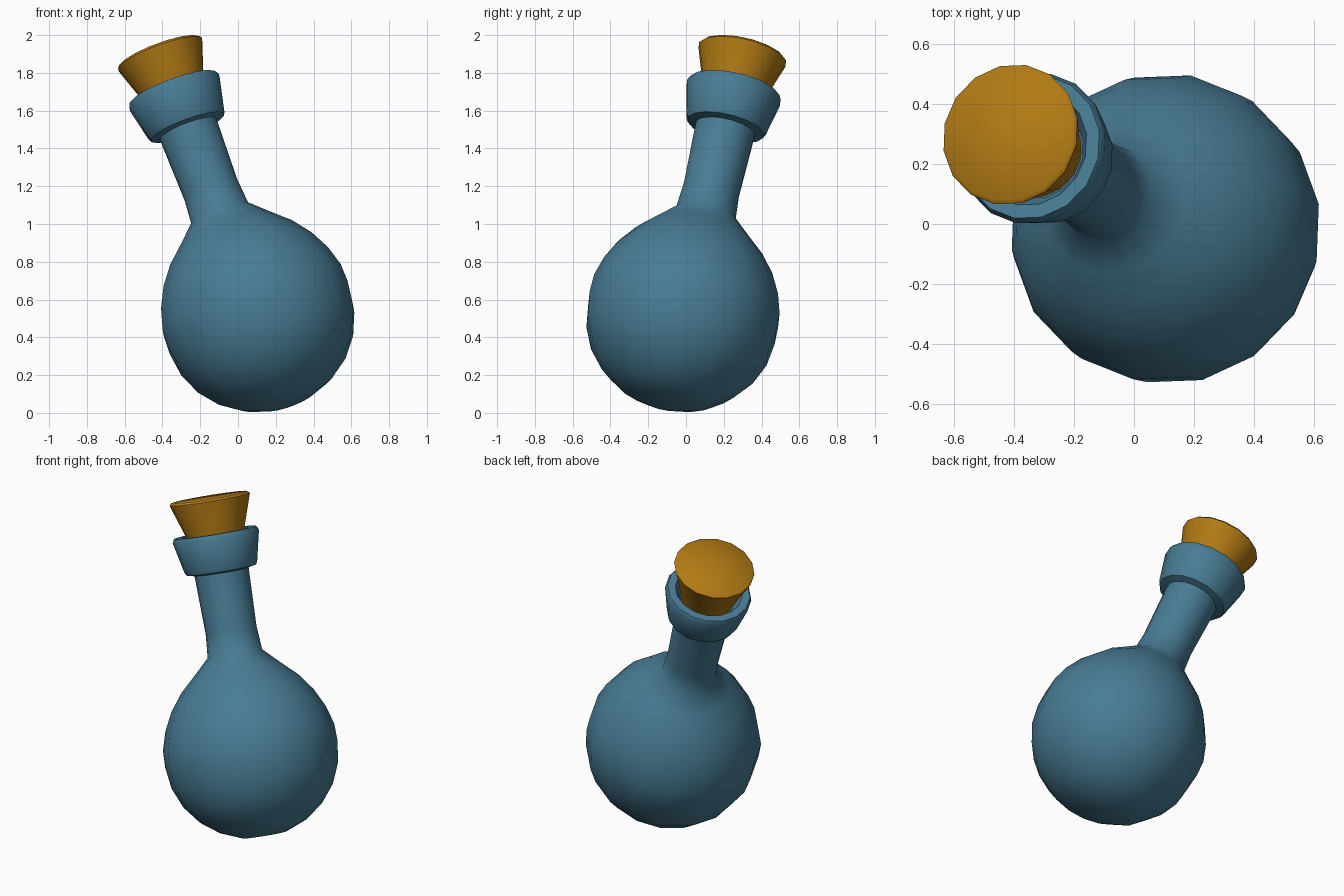
import bpy, bmesh, math
from mathutils import Vector, Matrix

cube = bpy.data.objects.get("Cube")
if cube:
    bpy.data.objects.remove(cube, do_unlink=True)

SIDES = 16
CENTRE = Vector((0.11, -0.02, 0.504))
AXIS = Vector((-0.343, 0.209, 0.916)).normalized()
TILT = Matrix.Translation(CENTRE) @ Vector((0, 0, 1)).rotation_difference(AXIS).to_matrix().to_4x4()


def material(name, colour):
    mat = bpy.data.materials.new(name)
    mat.use_nodes = True
    mat.diffuse_color = colour
    mat.node_tree.nodes["Principled BSDF"].inputs["Base Color"].default_value = colour
    return mat


def lathe(name, profile, mat, sharp_angle):
    """Spin (radius, height) points around the tilted axis and close both ends."""
    bm = bmesh.new()
    rings = []
    for radius, height in profile:
        ring = []
        for i in range(SIDES):
            a = math.tau * (i + 0.5) / SIDES
            ring.append(bm.verts.new((radius * math.cos(a), radius * math.sin(a), height)))
        rings.append(ring)
    for low, high in zip(rings, rings[1:]):
        for i in range(SIDES):
            j = (i + 1) % SIDES
            bm.faces.new((low[i], low[j], high[j], high[i]))
    bm.faces.new(rings[0][::-1])
    bm.faces.new(rings[-1])
    bmesh.ops.recalc_face_normals(bm, faces=bm.faces[:])
    mesh = bpy.data.meshes.new(name)
    bm.to_mesh(mesh)
    bm.free()
    obj = bpy.data.objects.new(name, mesh)
    bpy.context.collection.objects.link(obj)
    obj.matrix_world = TILT
    mesh.materials.append(mat)
    bpy.ops.object.select_all(action="DESELECT")
    obj.select_set(True)
    bpy.context.view_layer.objects.active = obj
    bpy.ops.object.shade_smooth_by_angle(angle=math.radians(sharp_angle))
    return obj


blue = material("blue_glass", (0.065, 0.2, 0.295, 1))
ochre = material("ochre_cork", (0.44, 0.195, 0.007, 1))

# Round body: lower bowl, then a fuller shoulder running into the neck
bowl = []
for step in range(1, 7):
    a = math.radians(15 * step)
    bowl.append((0.515 * math.sin(a), -0.5 * math.cos(a)))
shoulder = [(0.512, 0.1), (0.48, 0.21), (0.425, 0.32), (0.35, 0.42), (0.255, 0.51), (0.163, 0.6)]
neck = [(0.152, 0.74), (0.162, 1.09)]
# Flared collar, turned inward and down around the stopper
collar = [(0.208, 1.1), (0.218, 1.12), (0.258, 1.3), (0.246, 1.325), (0.2, 1.325), (0.16, 1.25)]
lathe("bottle", bowl + shoulder + neck + collar, blue, 50)

# Tapered stopper with a softened top rim
lathe("stopper", [(0.14, 1.2), (0.178, 1.335), (0.24, 1.522), (0.228, 1.535)], ochre, 60)
